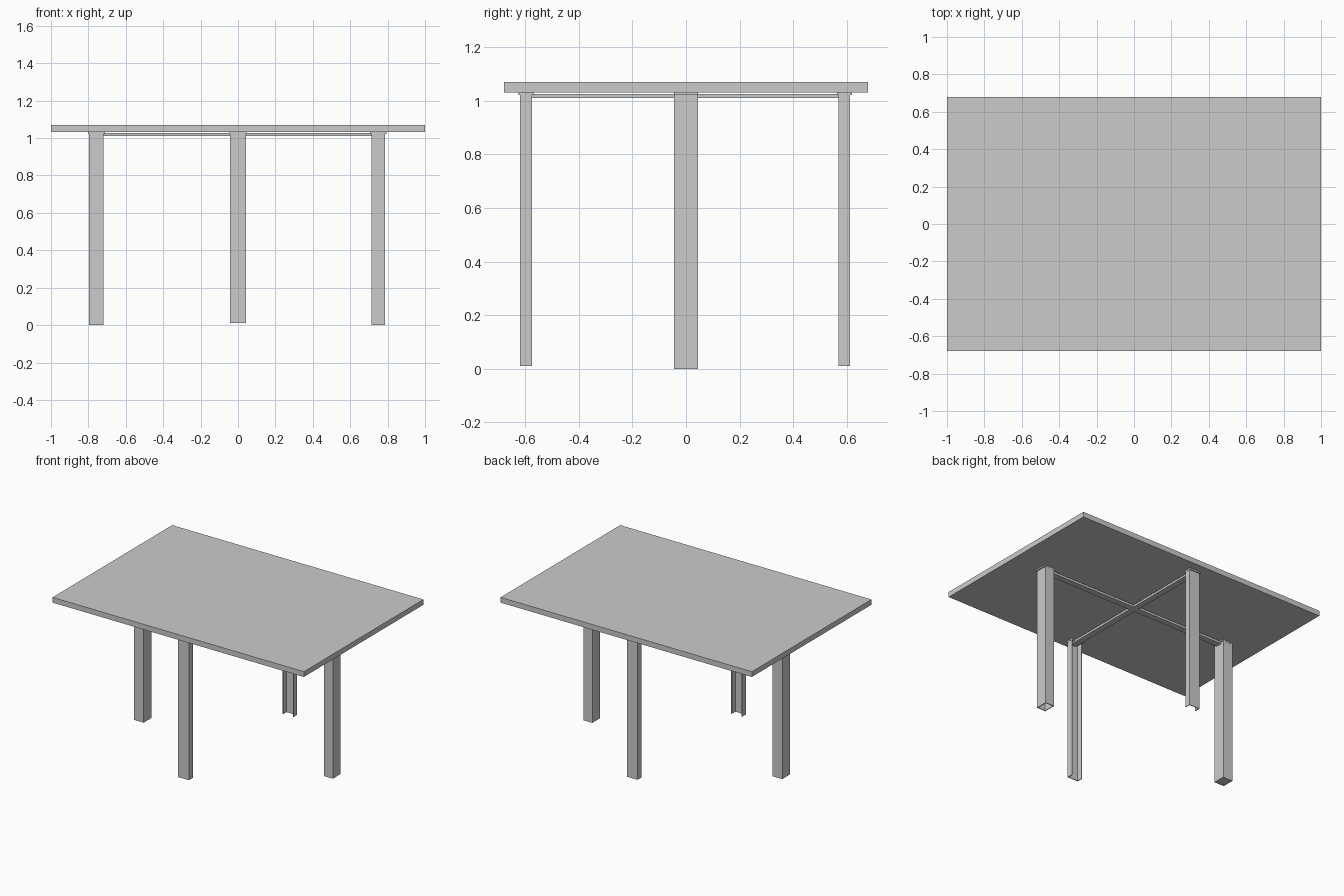
import bpy, bmesh
from mathutils import Vector

if "Cube" in bpy.data.objects:
    bpy.data.objects.remove(bpy.data.objects["Cube"])


def box(name, lo, hi):
    """Axis-aligned box between two corners."""
    lo, hi = Vector(lo), Vector(hi)
    bm = bmesh.new()
    bmesh.ops.create_cube(bm, size=1)
    for v in bm.verts:
        v.co = Vector([(lo[i] + hi[i]) / 2 + v.co[i] * (hi[i] - lo[i]) for i in range(3)])
    return finish(name, bm)


def extruded(name, loops, z0, z1, closed):
    """Thin-walled vertical profile; outer and inner point loops run in parallel."""
    bm = bmesh.new()
    outer, inner = loops
    n = len(outer)
    faces = []
    o = [bm.verts.new((x, y, z0)) for x, y in outer]
    i = [bm.verts.new((x, y, z0)) for x, y in inner]
    for k in range(n if closed else n - 1):
        m = (k + 1) % n
        faces.append(bm.faces.new((o[k], o[m], i[m], i[k])))
    res = bmesh.ops.extrude_face_region(bm, geom=faces, use_keep_orig=True)
    for v in res["geom"]:
        if isinstance(v, bmesh.types.BMVert):
            v.co.z = z1
    return finish(name, bm)


def finish(name, bm):
    bmesh.ops.recalc_face_normals(bm, faces=bm.faces)
    me = bpy.data.meshes.new(name)
    bm.to_mesh(me)
    bm.free()
    ob = bpy.data.objects.new(name, me)
    bpy.context.collection.objects.link(ob)
    return ob


LEG_TOP = 1.022
WALL = 0.005

# Table top
box("table_top", (-1, -0.68, 1.032), (1, 0.68, 1.07))

# End legs: square tubes, open at the foot
for name, x0, x1 in (("left_leg", -0.797, -0.72), ("right_leg", 0.715, 0.786)):
    h, w = 0.044, WALL
    outer = [(x0, -h), (x1, -h), (x1, h), (x0, h)]
    inner = [(x0 + w, -h + w), (x1 - w, -h + w), (x1 - w, h - w), (x0 + w, h - w)]
    extruded(name, (outer, inner), 0.0, LEG_TOP, True)
    if name == "left_leg":
        box("left_foot_cap", (x0 + w, -h + w, 0.004), (x1 - w, h - w, 0.012))

# Side legs: channels whose open side faces the middle of the table
for name, y_out, y_in in (("front_leg", -0.62, -0.575), ("back_leg", 0.612, 0.57)):
    h, w = 0.043, WALL
    s = w if y_out < 0 else -w
    outer = [(-h, y_in), (-h, y_out), (h, y_out), (h, y_in)]
    inner = [(-h + w, y_in), (-h + w, y_out + s), (h - w, y_out + s), (h - w, y_in)]
    extruded(name, (outer, inner), 0.01, LEG_TOP, False)

# Crossed rails under the top, joining opposite legs
box("long_rail", (-0.72, -0.022, 1.01), (0.715, 0.022, 1.026))
box("cross_rail", (-0.022, -0.615, 1.01), (0.022, 0.607, 1.026))

# Mounting plates between legs and top
for name, cx, cy in (("left_plate", -0.757, 0), ("right_plate", 0.75, 0),
                     ("front_plate", 0, -0.597), ("back_plate", 0, 0.591)):
    hx, hy = (0.045, 0.045) if cx else (0.045, 0.028)
    box(name, (cx - hx, cy - hy, LEG_TOP), (cx + hx, cy + hy, 1.032))
